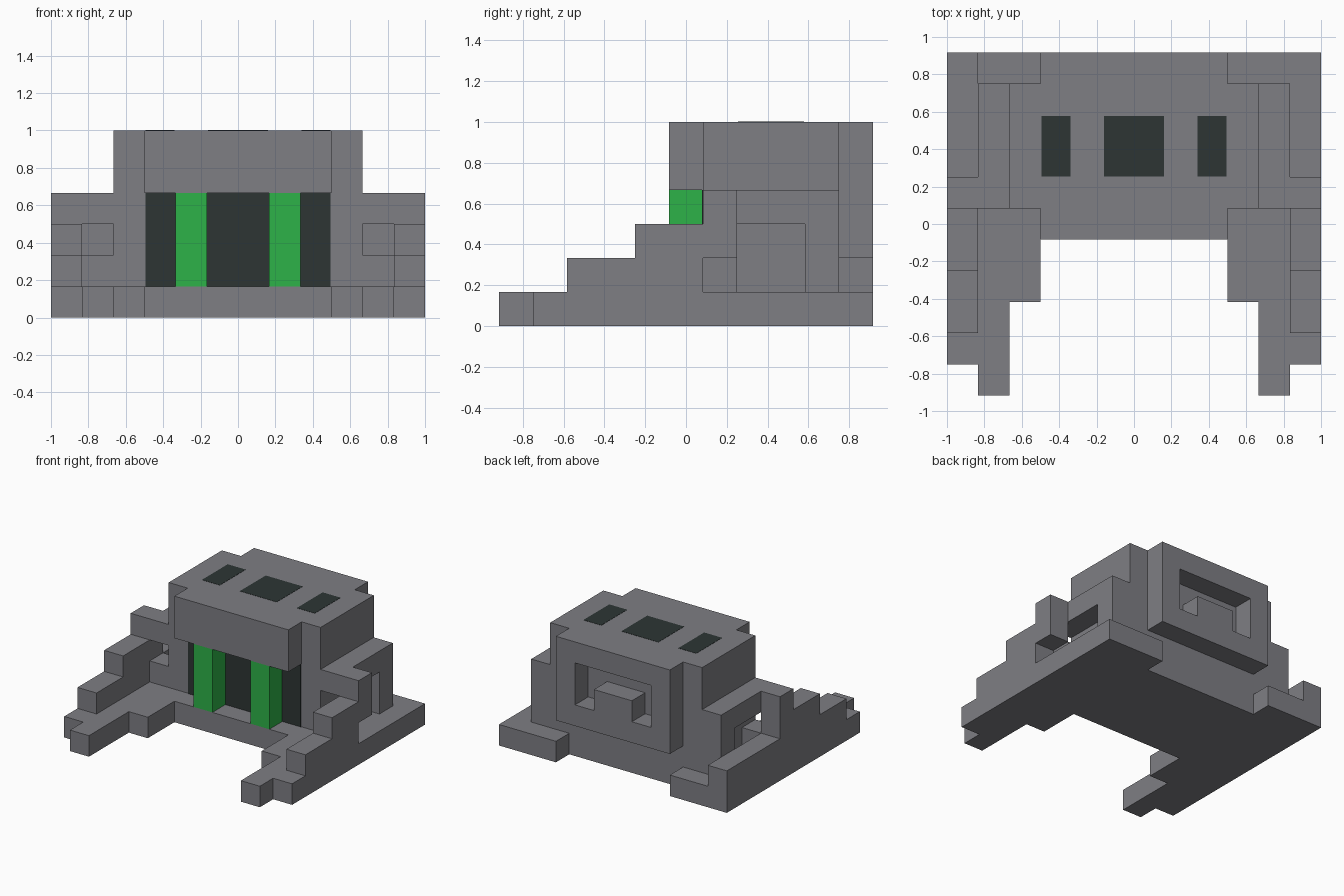
import bpy
import bmesh

cube = bpy.data.objects.get("Cube")
if cube:
    bpy.data.objects.remove(cube, do_unlink=True)

U = 1 / 6        # one block
MID = 5.5        # block row that lies on y = 0


def material(name, colour):
    m = bpy.data.materials.new(name)
    m.use_nodes = True
    m.diffuse_color = (*colour, 1)
    bsdf = m.node_tree.nodes["Principled BSDF"]
    bsdf.inputs["Base Color"].default_value = (*colour, 1)
    bsdf.inputs["Roughness"].default_value = 0.8
    return m


stone = material("stone_grey", (0.21, 0.21, 0.23))
green = material("pillar_green", (0.027, 0.445, 0.065))
dark = material("dark_panel", (0.026, 0.036, 0.034))


def finish(name, bm, mat):
    bmesh.ops.recalc_face_normals(bm, faces=bm.faces)
    mesh = bpy.data.meshes.new(name)
    bm.to_mesh(mesh)
    bm.free()
    mesh.materials.append(mat)
    bpy.context.collection.objects.link(bpy.data.objects.new(name, mesh))


def prism(name, outline, low, high, mat, axis="z"):
    """Extrude an outline in block units: (x, row) along z, or (x, z) along rows."""
    bm = bmesh.new()

    def place(a, b, c):
        x, row, z = (a, b, c) if axis == "z" else (a, c, b)
        return (x * U, (row - MID) * U, z * U)

    face = bm.faces.new([bm.verts.new(place(a, b, low)) for a, b in outline])
    top = bmesh.ops.extrude_face_region(bm, geom=[face])["geom"]
    start, end = place(0, 0, low), place(0, 0, high)
    shift = [e - s for s, e in zip(start, end)]
    bmesh.ops.translate(bm, vec=shift,
                        verts=[v for v in top if isinstance(v, bmesh.types.BMVert)])
    finish(name, bm, mat)


def box(name, x, row, z, mat=stone):
    (a, b), (c, d) = sorted(x), row
    prism(name, [(a, c), (b, c), (b, d), (a, d)], z[0], z[1], mat)


def mirrored(half):
    return half + [(-x, b) for x, b in reversed(half)]


# Base slab with two forward legs and a notch at the back
prism("base", mirrored([(3, 5), (3, 3), (4, 3), (4, 0), (5, 0), (5, 1), (6, 1),
                        (6, 11), (3, 11), (3, 10)]), 0, 1, stone)

# Main body and overhanging front canopy
box("body", (-4, 4), (6, 10), (1, 6))
box("front_canopy", (-3, 3), (5, 6), (4, 6))

# Back frame with a raised block in the recess: one cut outline
prism("back_frame", [(-3, 2), (3, 2), (3, 6), (-3, 6), (-3, 5), (2, 5), (2, 3), (1, 3),
                     (1, 4), (-1, 4), (-1, 3), (-2, 3), (-2, 5), (-3, 5)],
      10, 11, stone, "y")

# Dark front wall and roof panels
EDGE = 0.03
box("front_panel", (-3 + EDGE, 3 - EDGE), (5.97, 6), (1, 4), dark)
for name, a, b in (("left", 2, 3), ("middle", -1, 1), ("right", -3, -2)):
    box(name + "_roof_panel", (a + EDGE, b - EDGE), (7 + EDGE, 9 - EDGE),
        (6, 6.01), dark)

# Parts repeated on both sides
for side, s in (("left", 1), ("right", -1)):
    box(side + "_pillar", (s, 2 * s), (5, 6), (1, 4), green)
    outer, inner = (5 * s, 6 * s), (4 * s, 5 * s)

    # Stepped arm rising along the outer edge
    box(side + "_arm_lower_step", outer, (2, 6), (1, 2))
    box(side + "_arm_upper_step", outer, (4, 6), (2, 3))
    box(side + "_arm_top", outer, (6, 7), (2, 4))

    # Front cross wall with a window
    box(side + "_window_sill", inner, (6, 7), (1, 2))
    box(side + "_window_lintel", inner, (6, 7), (3, 4))

    # Side arch against the body
    box(side + "_arch_beam", inner, (7, 10), (3, 4))
    box(side + "_arch_post", inner, (9, 10), (1, 3))

# Low wall along the right rear edge only
box("right_rear_wall", (-6, -5), (6, 11), (1, 2))
